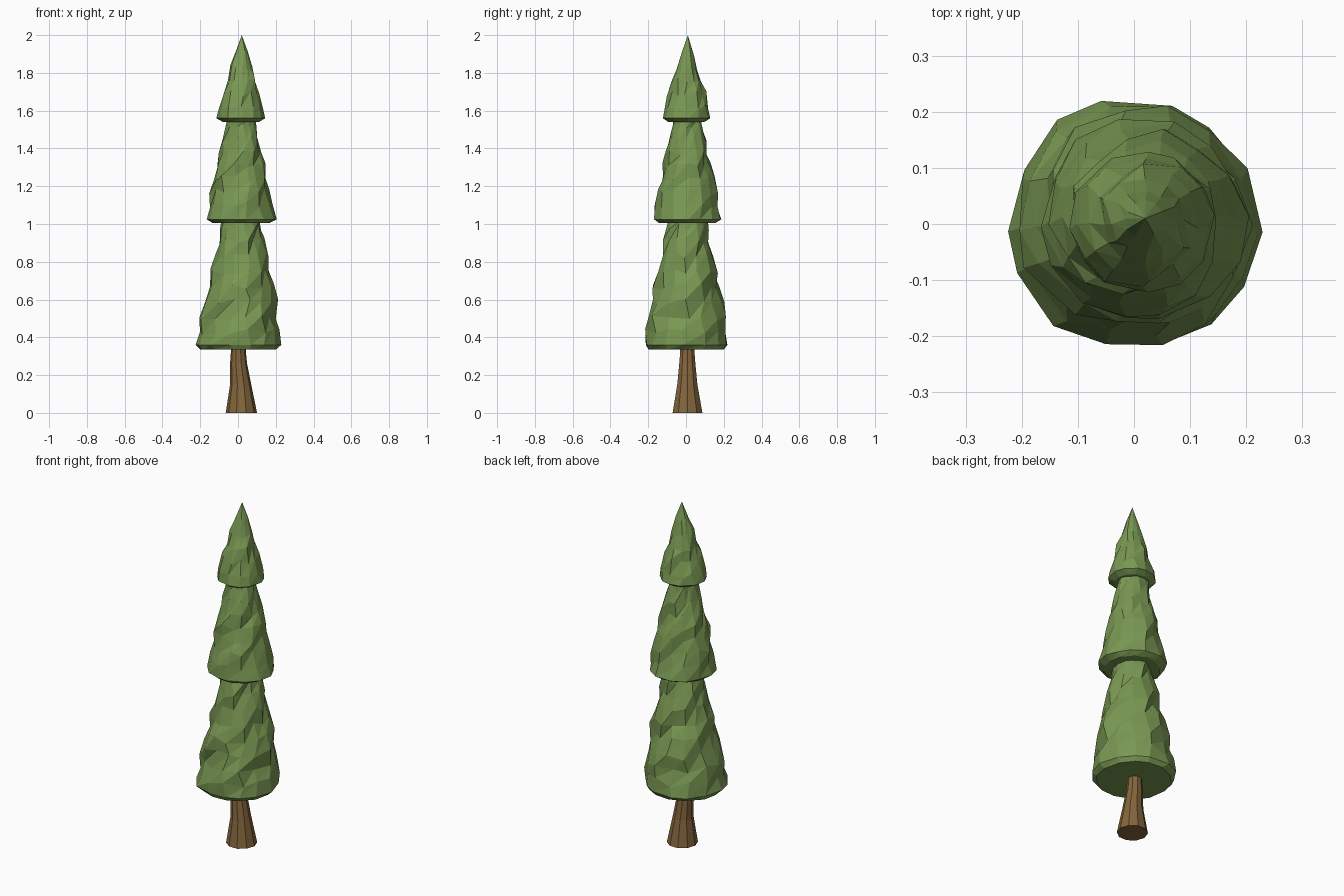
import bpy, math, random

if "Cube" in bpy.data.objects:
    bpy.data.objects.remove(bpy.data.objects["Cube"])
random.seed(7)


def material(name, color):
    m = bpy.data.materials.new(name)
    m.diffuse_color = (*color, 1)
    m.use_nodes = True
    m.node_tree.nodes["Principled BSDF"].inputs["Base Color"].default_value = m.diffuse_color
    return m


green = material("needles", (0.19, 0.31, 0.085))
brown = material("bark", (0.23, 0.13, 0.045))


def interpolate(profile, z):
    for a, b in zip(profile, profile[1:]):
        if z <= b[0]:
            t = (z - a[0]) / (b[0] - a[0])
            return [p + (q - p) * t for p, q in zip(a[1:], b[1:])]
    return profile[-1][1:]


def loft(name, rings, mat, tip=None):
    """Skin a stack of equal-sized rings, closing both ends."""
    n = len(rings[0])
    verts = [v for ring in rings for v in ring]
    faces = [tuple(reversed(range(n)))]
    for i in range(len(rings) - 1):
        for j in range(n):
            k = (j + 1) % n
            a, b, c, d = i*n + j, i*n + k, (i+1)*n + k, (i+1)*n + j
            faces += [(a, b, c), (a, c, d)] if name != "trunk" else [(a, b, c, d)]
    top = (len(rings) - 1) * n
    if tip:
        verts.append(tip)
        faces += [(top + j, top + (j+1) % n, len(verts) - 1) for j in range(n)]
    else:
        faces.append(tuple(range(top, top + n)))
    me = bpy.data.meshes.new(name)
    me.from_pydata(verts, [], faces)
    me.materials.append(mat)
    ob = bpy.data.objects.new(name, me)
    bpy.context.collection.objects.link(ob)
    return ob


def tier(name, profile, levels, folds, tip=None, sides=14):
    """Foliage skirt with ragged folds that climb around it like a screw."""
    rings = []
    z0 = profile[0][0]
    for i, z in enumerate(levels):
        cx, cy, r = interpolate(profile, z)
        ring = []
        for j in range(sides):
            a = math.tau * j / sides + random.uniform(-0.1, 0.1)
            phase = (folds * a / math.tau - (z - z0) * 4.2) % 1
            amount = 0.0 if i == 0 else (0.03 if i < 3 else 0.09)
            rr = r * (1 + amount * (phase - 0.5) * 2 + random.uniform(-.02, .02))
            dz = 0 if i < 2 else random.uniform(-0.018, 0.018)
            ring.append((cx + rr*math.cos(a), cy + rr*math.sin(a), z + dz))
        rings.append(ring)
    return loft(name, rings, green, tip)


# Trunk, flared at the foot and slightly bent
trunk_rings = []
for z, cx, cy, rad in [(0, .018, .008, .083), (.15, .014, .007, .056),
                       (.26, .003, .007, .045), (.32, .002, .007, .040), (.37, .002, .007, .039)]:
    trunk_rings.append([(cx + rad*math.cos(math.tau*j/10), cy + rad*math.sin(math.tau*j/10), z)
                        for j in range(10)])
loft("trunk", trunk_rings, brown)

# Foliage tiers: profile rows are z, centre x, centre y, radius
tier("lower_foliage",
     [(.335, .0, .0, .203), (.36, .0, .0, .224), (.45, .005, .0, .212), (.6, .012, .003, .188),
      (.8, .017, .003, .142), (1.0, .017, .006, .104), (1.03, .017, .006, .10)],
     [.335, .36, .43, .51, .59, .67, .75, .83, .91, .98, 1.03], 3)
tier("middle_foliage",
     [(1.005, .017, .006, .150), (1.025, .017, .006, .182), (1.2, .014, .006, .150),
      (1.4, .014, .006, .105), (1.53, .014, .006, .078), (1.56, .014, .006, .075)],
     [1.005, 1.025, 1.10, 1.17, 1.24, 1.31, 1.38, 1.45, 1.52, 1.56], 3)
tier("top_foliage",
     [(1.54, .015, .003, .095), (1.56, .015, .003, .128), (1.62, .015, .003, .118),
      (1.7, .018, .002, .095), (1.8, .018, .004, .066), (1.93, .019, .008, .024)],
     [1.54, 1.56, 1.62, 1.69, 1.76, 1.83, 1.90], 2, tip=(.02, .01, 2.0), sides=12)
